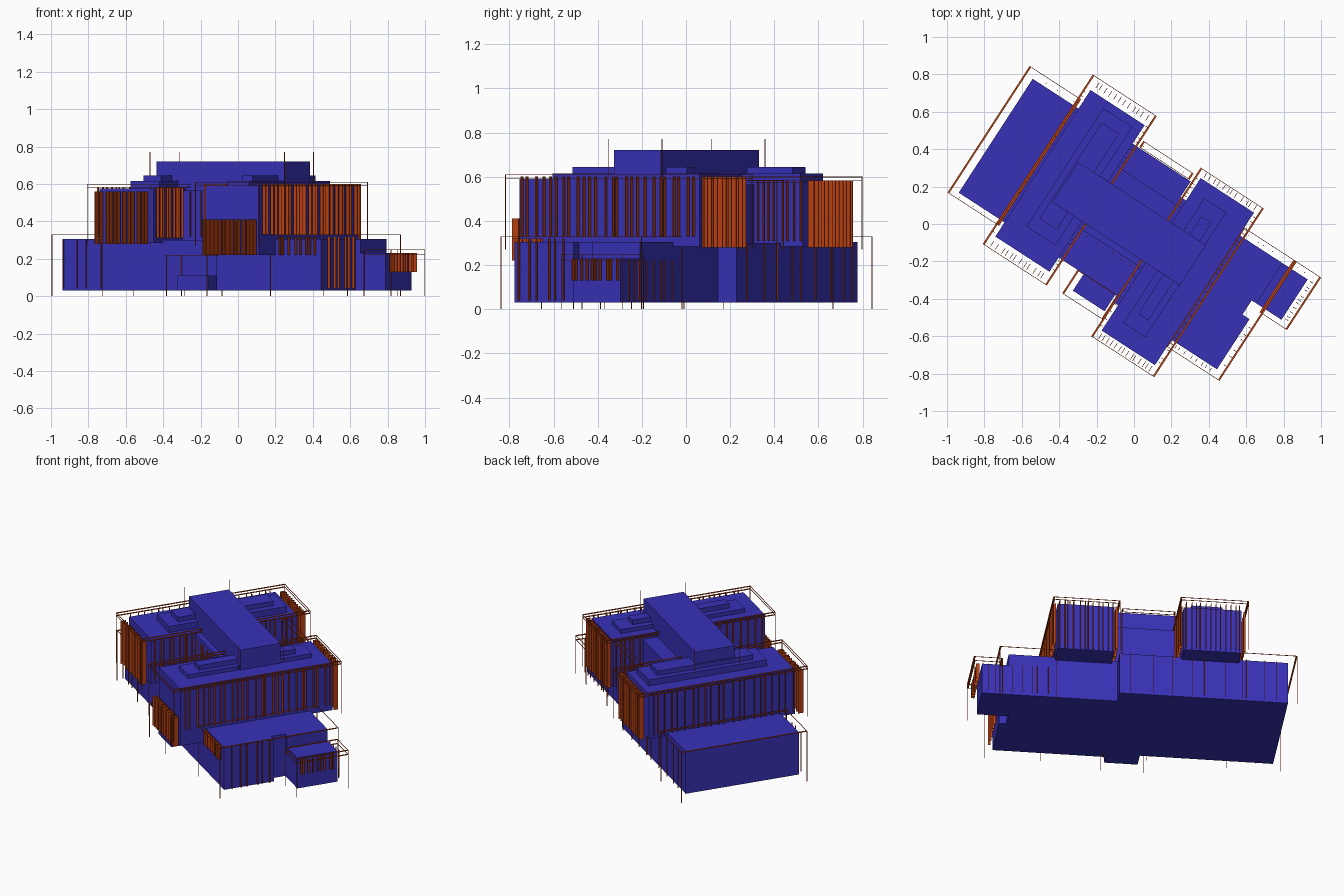
import bpy, bmesh, random
from math import radians
from mathutils import Matrix

random.seed(3)
TURN = Matrix.Rotation(radians(-33), 4, 'Z')   # the plan is turned against the grid
T = 0.003                                      # thickness of frame bars


def material(name, rgb):
    m = bpy.data.materials.new(name)
    m.diffuse_color = (*rgb, 1)
    return m


BLUE = material("blue_wall", (0.040, 0.031, 0.47))
RUST = material("rust_bar", (0.50, 0.055, 0.006))


def build(name, boxes, mat):
    """One object from boxes (u0, u1, v0, v1, z0, z1) in plan axes."""
    bm = bmesh.new()
    for u0, u1, v0, v1, z0, z1 in boxes:
        m = (Matrix.Translation(((u0 + u1) / 2, (v0 + v1) / 2, (z0 + z1) / 2))
             @ Matrix.Diagonal((u1 - u0, v1 - v0, z1 - z0, 1)))
        bmesh.ops.create_cube(bm, size=1, matrix=m)
    bm.transform(TURN)
    me = bpy.data.meshes.new(name)
    bm.to_mesh(me)
    bm.free()
    me.materials.append(mat)
    ob = bpy.data.objects.new(name, me)
    bpy.context.collection.objects.link(ob)


def posts(u0, u1, v0, v1, z0, z1):
    """Four corner posts of a rectangle."""
    return [(u, u + T, v, v + T, z0, z1) for u in (u0, u1 - T) for v in (v0, v1 - T)]


def frame(u0, u1, v0, v1, z0, z1, rails=()):
    """Corner posts with horizontal rails; the long side rails are flat strips."""
    out = posts(u0, u1, v0, v1, z0, z1)
    w = 0.010
    for z in (z1 - T, *rails):
        out += [(u0, u1, v, v + T, z, z + T) for v in (v0, v1 - T)]
        out += [(u, u + w, v0, v1, z, z + T) for u in (u0, u1 - w)]
    return out


def fins(axis, at, a, b, z0, z1, n, depth):
    """Row of upright plates along one side, standing off it, slightly uneven."""
    out = []
    for i in range(n):
        p = a + (b - a) * (i + 0.5 + random.uniform(-0.3, 0.3)) / n
        if axis == 'v':
            out.append((at - depth / 2, at + depth / 2, p, p + T, z0, z1))
        else:
            out.append((p, p + T, at - depth / 2, at + depth / 2, z0, z1))
    return out


# Ground floor
build("west_wing", [(-0.877, -0.24, -0.37, 0.356, 0.03, 0.305)], BLUE)
build("ground_core", [(-0.24, 0.13, -0.37, 0.356, 0.03, 0.30)], BLUE)
build("east_wing", [(0.13, 0.75, -0.41, 0.257, 0.03, 0.305),
                    (0.75, 0.795, -0.41, -0.09, 0.03, 0.305),
                    (0.75, 0.78, 0.0, 0.257, 0.03, 0.305)], BLUE)
build("east_porch", [(0.78, 0.94, 0.0, 0.257, 0.03, 0.23)], BLUE)
build("entrance_step", [(-0.08, 0.122, -0.477, -0.37, 0.03, 0.11)], BLUE)

# Upper floor: two cross blocks and the link between them
build("west_block", [(-0.585, -0.24, -0.46, 0.474, 0.285, 0.575)], BLUE)
build("east_block", [(0.165, 0.505, -0.572, 0.40, 0.285, 0.59),
                     (0.165, 0.505, -0.572, -0.41, 0.22, 0.285)], BLUE)
build("upper_link", [(-0.24, 0.165, -0.176, 0.21, 0.30, 0.565)], BLUE)

# Roof plant
build("roof_spine", [(-0.43, 0.385, -0.14, 0.115, 0.56, 0.72)], BLUE)
build("west_roof_step", [(-0.475, -0.29, -0.325, 0.43, 0.56, 0.615),
                         (-0.44, -0.33, -0.25, 0.36, 0.61, 0.645)], BLUE)
build("east_roof_step", [(0.24, 0.38, -0.475, 0.32, 0.58, 0.615),
                         (0.28, 0.345, -0.39, 0.23, 0.61, 0.645)], BLUE)

# Slim frames standing off the walls
build("west_wing_frame", frame(-0.928, -0.60, -0.402, 0.405, 0, 0.33), RUST)
build("east_wing_frame", frame(0.50, 0.84, -0.455, 0.305, 0, 0.33), RUST)
build("east_porch_frame", frame(0.82, 0.995, -0.03, 0.305, 0, 0.25, (0.22,)), RUST)
build("west_block_frame", frame(-0.62, -0.212, -0.53, 0.55, 0.27, 0.60, (0.58,)), RUST)
build("east_block_frame", frame(0.135, 0.537, -0.628, 0.447, 0.27, 0.61, (0.59,)), RUST)
build("link_frame", frame(-0.20, 0.12, 0.36, 0.40, 0.27, 0.585), RUST)
build("entrance_frame", frame(-0.12, 0.14, -0.52, -0.37, 0, 0.22), RUST)
build("spine_posts", posts(-0.46, 0.40, -0.16, 0.13, 0.60, 0.77), RUST)

# Upright plates in front of the facades
up = []
for u, a, b, z0, z1, n, d in [(-0.605, -0.46, 0.48, 0.31, 0.58, 22, 0.01),
                              (-0.225, 0.22, 0.48, 0.31, 0.58, 8, 0.015),
                              (-0.225, -0.46, -0.18, 0.31, 0.58, 9, 0.015),
                              (0.15, 0.22, 0.40, 0.31, 0.60, 6, 0.015),
                              (0.15, -0.57, -0.18, 0.24, 0.60, 9, 0.015),
                              (0.522, -0.57, 0.40, 0.33, 0.60, 26, 0.02),
                              (0.82, -0.41, -0.09, 0.04, 0.32, 6, 0.015),
                              (0.965, 0.0, 0.26, 0.13, 0.23, 10, 0.02)]:
    up += fins('v', u, a, b, z0, z1, n, d)
for v, a, b, z0, z1, n, d in [(0.515, -0.59, -0.24, 0.28, 0.58, 12, 0.035),
                              (-0.50, -0.59, -0.24, 0.28, 0.56, 12, 0.035),
                              (0.425, 0.16, 0.51, 0.28, 0.60, 12, 0.03),
                              (-0.60, 0.16, 0.51, 0.22, 0.41, 14, 0.035),
                              (0.375, -0.88, 0.10, 0.04, 0.30, 9, 0.006),
                              (0.28, 0.52, 0.94, 0.04, 0.22, 8, 0.006),
                              (-0.39, -0.88, -0.60, 0.04, 0.30, 4, 0.006),
                              (-0.43, 0.52, 0.79, 0.22, 0.32, 8, 0.02),
                              (-0.195, -0.20, 0.13, 0.32, 0.56, 6, 0.01)]:
    up += fins('u', v, a, b, z0, z1, n, d)
build("facade_uprights", up, RUST)
